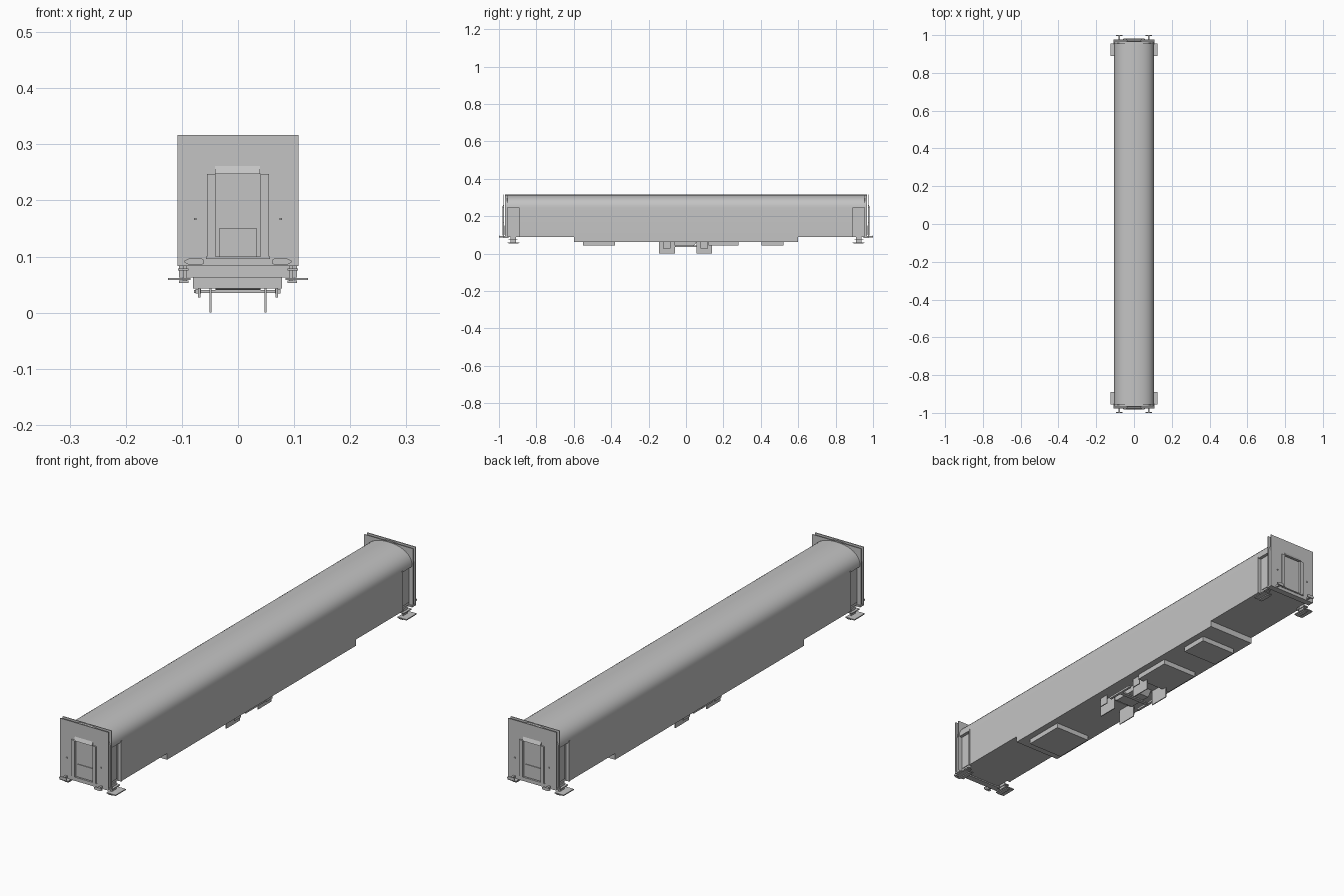
import bpy, bmesh, math

cube = bpy.data.objects.get("Cube")
if cube:
    bpy.data.objects.remove(cube, do_unlink=True)

grey = bpy.data.materials.new("plain grey")
grey.use_nodes = True
COLOUR = (0.55, 0.55, 0.55, 1)
grey.diffuse_color = COLOUR
grey.node_tree.nodes["Principled BSDF"].inputs["Base Color"].default_value = COLOUR


def finish(name, bm):
    bmesh.ops.recalc_face_normals(bm, faces=bm.faces)
    mesh = bpy.data.meshes.new(name)
    bm.to_mesh(mesh)
    bm.free()
    mesh.materials.append(grey)
    obj = bpy.data.objects.new(name, mesh)
    bpy.context.collection.objects.link(obj)
    return obj


def box(name, x, y, z):
    """Box from (low, high) ranges."""
    bm = bmesh.new()
    bmesh.ops.create_cube(bm, size=1)
    for v in bm.verts:
        for i, (lo, hi) in enumerate((x, y, z)):
            v.co[i] = lo if v.co[i] < 0 else hi
    return finish(name, bm)


def extrude(name, points, axis, lo, hi):
    """Prism from a 2D outline: (x, z) along y, or (y, z) along x."""
    bm = bmesh.new()
    place = (lambda p, t: (t, p[0], p[1])) if axis == "x" else (lambda p, t: (p[0], t, p[1]))
    face = bm.faces.new([bm.verts.new(place(p, lo)) for p in points])
    new = bmesh.ops.extrude_face_region(bm, geom=[face])["geom"]
    for v in new:
        if isinstance(v, bmesh.types.BMVert):
            v.co[0 if axis == "x" else 1] = hi
    return finish(name, bm)


def span(s, a, b):
    """Range on the side given by sign s."""
    return (min(s * a, s * b), max(s * a, s * b))


# Body shell: upright walls with a curved roof
W, SPRING, TOP, FLOOR = 0.105, 0.245, 0.315, 0.088
N = 20
roof = []
for i in range(N + 1):
    a = math.pi * i / N
    c, s = math.cos(a), math.sin(a)
    roof.append((math.copysign(abs(c) ** 0.9, c) * W, SPRING + (TOP - SPRING) * abs(s) ** 0.9))
body = extrude("body", [(W, FLOOR)] + roof + [(-W, FLOOR)], "y", -0.89, 0.89)
smooth = [body]

# Entrance bays at both ends, with walls set in under the roof
IN = 0.092
bay = [(IN, FLOOR), (IN, SPRING)] + roof + [(-IN, SPRING), (-IN, FLOOR)]
for e, end in ((-1, "front"), (1, "back")):
    smooth.append(extrude(end + "_entrance_bay", bay, "y", *span(e, 0.89, 0.958)))
    smooth.append(extrude(end + "_body_end", [(W, FLOOR)] + roof + [(-W, FLOOR)],
                          "y", *span(e, 0.958, 0.967)))
    # Square inner and outer end walls
    for label, near, far in (("inner", 0.955, 0.958), ("outer", 0.972, 0.976)):
        ys = span(e, near, far)
        for side, s in (("left", 1), ("right", -1)):
            box(f"{end}_{label}_end_wall_{side}", span(s, 0.04, 0.108), ys, (0.086, 0.317))
        box(f"{end}_{label}_end_wall_top", (-0.04, 0.04), ys, (0.247, 0.317))
        box(f"{end}_{label}_end_wall_sill", (-0.04, 0.04), ys, (0.086, 0.1))
    # Gangway door set into the end wall
    box(end + "_gangway_door", (-0.04, 0.04), span(e, 0.96, 0.968), (0.1, 0.247))
    box(end + "_gangway_lower_panel", (-0.034, 0.034), span(e, 0.967, 0.971), (0.1, 0.15))
    extrude(end + "_gangway_hood", [(e * 0.975, 0.247), (e * 0.983, 0.247), (e * 0.975, 0.263)],
            "x", -0.041, 0.039)
    box(end + "_gangway_threshold", (-0.057, 0.057), span(e, 0.975, 0.98), (0.096, 0.1))
    # Beam under the end wall
    box(end + "_end_beam", (-0.108, 0.108), span(e, 0.95, 0.976), (0.083, 0.09))

    for s, side in ((1, "left"), (-1, "right")):
        tag = f"{end}_{side}_"
        # Gangway rubber post and end handle
        box(tag + "gangway_post", span(s, 0.04, 0.055), span(e, 0.975, 0.981), (0.1, 0.247))
        box(tag + "end_handle", span(s, 0.074, 0.078), span(e, 0.975, 0.98), (0.165, 0.169))
        # Buffer with a flattened eight-sided head
        head = [(0.061, 0.088), (0.065, 0.085), (0.086, 0.085), (0.095, 0.089),
                (0.095, 0.093), (0.086, 0.097), (0.065, 0.097), (0.061, 0.094)]
        extrude(tag + "buffer_head", [(s * x, z) for x, z in head], "y", *span(e, 0.996, 1.0))
        box(tag + "buffer_shaft", span(s, 0.074, 0.082), span(e, 0.97, 0.997), (0.087, 0.095))
        # Side door with frame
        box(tag + "side_door", span(s, 0.09, 0.095), span(e, 0.902, 0.948), (0.1, 0.24))
        for k, (a, b) in enumerate(((0.889, 0.894), (0.954, 0.959))):
            box(f"{tag}door_post_{k}", span(s, 0.09, 0.107), span(e, a, b), (0.088, 0.25))
        # Entrance steps
        box(tag + "step_bracket", span(s, 0.091, 0.097), span(e, 0.91, 0.938), (0.055, 0.09))
        box(tag + "upper_step", span(s, 0.088, 0.107), span(e, 0.9, 0.948), (0.075, 0.079))
        box(tag + "middle_step", span(s, 0.085, 0.125), span(e, 0.89, 0.955), (0.058, 0.062))
        box(tag + "lower_step", span(s, 0.088, 0.105), span(e, 0.895, 0.95), (0.053, 0.057))

# Deep middle section of the underframe
box("underframe", (-W, W), (-0.6, 0.6), (0.063, 0.09))

# Equipment boxes below the floor
for name, ys in (("battery_box", (-0.55, -0.38)), ("middle_box", (0.12, 0.28)),
                 ("rear_box", (0.405, 0.52))):
    box(name, (-0.08, 0.078), ys, (0.043, 0.064))

# Central unit: raised frame with hanging plates
extrude("central_unit", [(-0.1, 0.064), (-0.06, 0.04), (0.04, 0.04), (0.06, 0.064)],
        "x", -0.04, 0.04)
for s, side in ((1, "left"), (-1, "right")):
    box(side + "_central_rail", span(s, 0.066, 0.076), (-0.06, 0.06), (0.034, 0.042))
    for y0, y1, place in ((-0.145, -0.06, "front"), (0.055, 0.14, "rear")):
        box(f"{place}_{side}_hanging_plate", span(s, 0.047, 0.051), (y0, y1), (0, 0.064))
        mid = (y0 + y1) / 2
        box(f"{place}_{side}_rail_hanger", span(s, 0.067, 0.071), (mid - 0.02, mid + 0.02),
            (0.027, 0.064))
box("central_cross_bar", (-0.078, 0.076), (-0.008, 0.008), (0.035, 0.04))

# Smooth roof curve with crisp edges
bpy.ops.object.select_all(action="DESELECT")
for obj in smooth:
    obj.select_set(True)
bpy.context.view_layer.objects.active = smooth[0]
bpy.ops.object.shade_smooth_by_angle(angle=math.radians(30))
